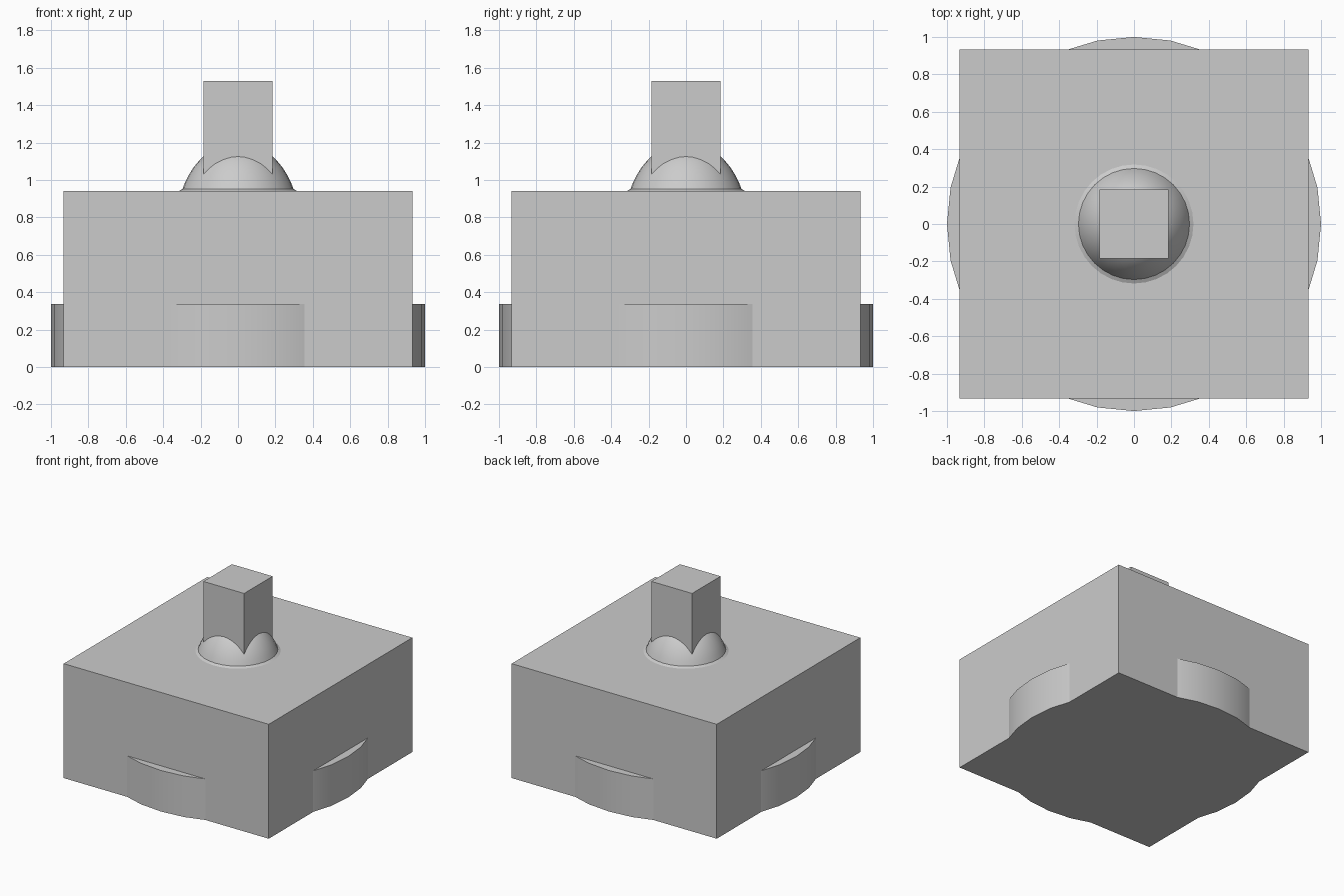
import bpy, bmesh, math

if "Cube" in bpy.data.objects:
    bpy.data.objects.remove(bpy.data.objects["Cube"])


def box(name, half, z0, z1):
    bpy.ops.mesh.primitive_cube_add(size=1, location=(0, 0, (z0 + z1) / 2))
    ob = bpy.context.object
    ob.name = name
    ob.scale = (2 * half, 2 * half, z1 - z0)
    bpy.ops.object.transform_apply(location=False, rotation=False, scale=True)
    return ob


def lathe(name, profile, sides):
    # Revolve a radius/height profile around the z axis
    bm = bmesh.new()
    verts = [bm.verts.new((r, 0, z)) for r, z in profile]
    edges = [bm.edges.new(pair) for pair in zip(verts, verts[1:])]
    bmesh.ops.spin(bm, geom=verts + edges, cent=(0, 0, 0), axis=(0, 0, 1),
                   angle=2 * math.pi, steps=sides, use_merge=True)
    bmesh.ops.remove_doubles(bm, verts=bm.verts, dist=1e-5)
    bmesh.ops.recalc_face_normals(bm, faces=bm.faces)
    mesh = bpy.data.meshes.new(name)
    bm.to_mesh(mesh)
    bm.free()
    ob = bpy.data.objects.new(name, mesh)
    bpy.context.collection.objects.link(ob)
    return ob


def smooth(ob):
    bpy.ops.object.select_all(action='DESELECT')
    ob.select_set(True)
    bpy.context.view_layer.objects.active = ob
    bpy.ops.object.shade_smooth_by_angle(angle=math.radians(30))


# Square body and the post on top
box("body", 0.932, 0, 0.94)
box("post", 0.185, 0.94, 1.53)

# Round base disc bulging through the four sides
bpy.ops.mesh.primitive_cylinder_add(vertices=32, radius=1, depth=0.337,
                                    location=(0, 0, 0.1685))
base = bpy.context.object
base.name = "base_disc"
smooth(base)

# Domed collar with a thin sloping lip
collar = lathe("collar", [(0, 0.94), (0.318, 0.94), (0.297, 0.951),
                          (0.282, 0.99), (0.263, 1.027), (0.24, 1.064),
                          (0.214, 1.096), (0.185, 1.125), (0.15, 1.148),
                          (0.1, 1.168), (0.05, 1.18), (0, 1.184)], 32)
smooth(collar)
